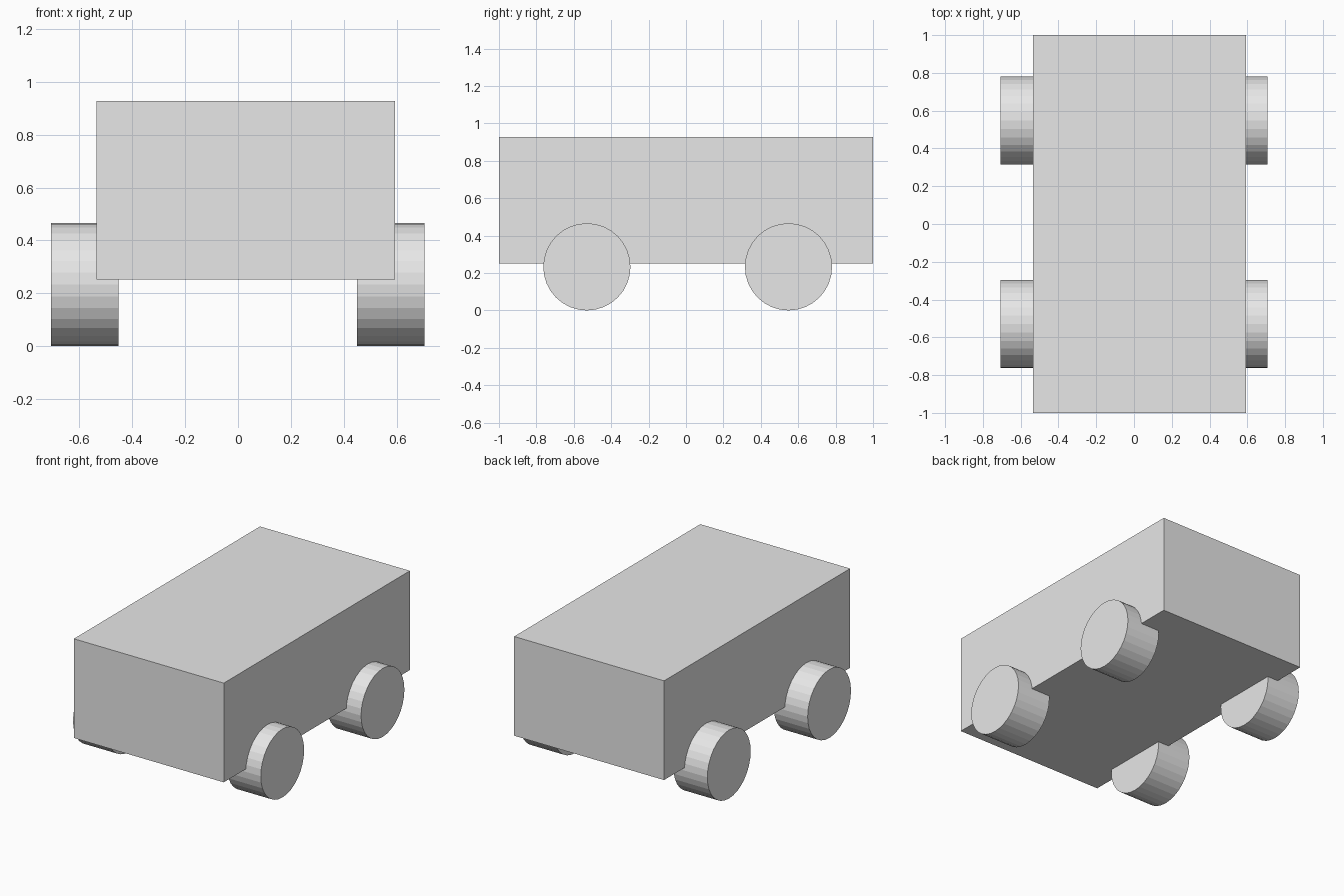
import bpy
import math

cube = bpy.data.objects.get("Cube")
if cube:
    bpy.data.objects.remove(cube, do_unlink=True)

# Single light grey colour
grey = bpy.data.materials.new("light_grey")
grey.use_nodes = True
colour = (0.8, 0.8, 0.8, 1)
grey.diffuse_color = colour
grey.node_tree.nodes["Principled BSDF"].inputs["Base Color"].default_value = colour


def finish(name):
    obj = bpy.context.object
    obj.name = name
    obj.data.name = name
    obj.data.materials.append(grey)
    return obj


# Box body, set slightly toward the left side
x0, x1, z0, z1 = -0.535, 0.593, 0.252, 0.927
bpy.ops.mesh.primitive_cube_add(size=1, location=((x0 + x1) / 2, 0, (z0 + z1) / 2))
body = finish("body")
body.scale = (x1 - x0, 2, z1 - z0)
bpy.ops.object.transform_apply(location=False, rotation=False, scale=True)

# Four flat-shaded wheels, partly sunk into the body
radius, width = 0.233, 0.255
for end, y in (("front", -0.53), ("back", 0.548)):
    for side, x in (("right", -0.58), ("left", 0.578)):
        bpy.ops.mesh.primitive_cylinder_add(
            vertices=32, radius=radius, depth=width,
            location=(x, y, radius), rotation=(0, math.pi / 2, 0))
        finish(f"{end}_{side}_wheel")
